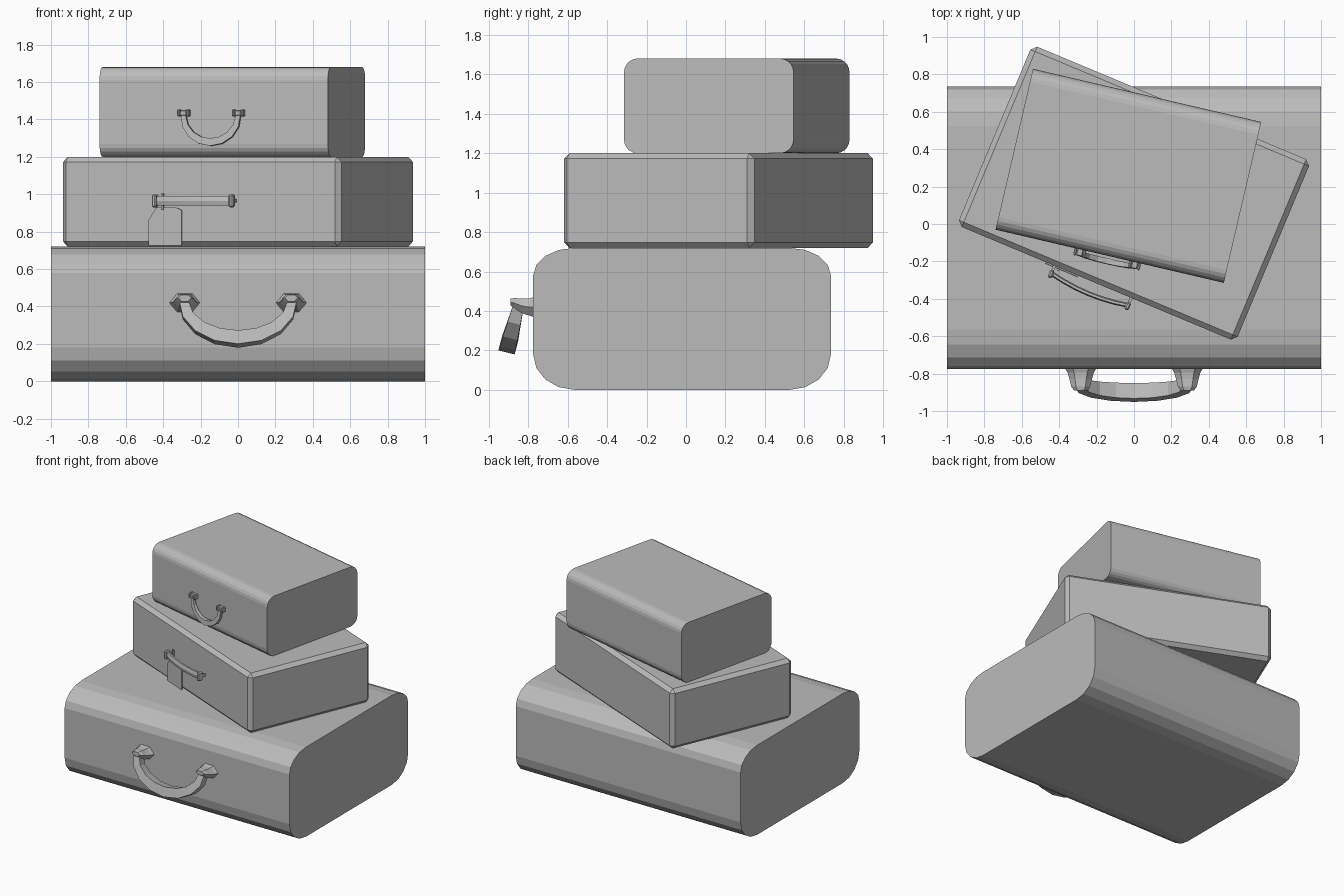
import bpy, bmesh
from math import sin, cos, pi, radians
from mathutils import Vector

cube = bpy.data.objects.get("Cube")
if cube:
    bpy.data.objects.remove(cube, do_unlink=True)

grey = bpy.data.materials.new("plain grey")
grey.use_nodes = True
grey.diffuse_color = (0.5, 0.5, 0.5, 1)
grey.node_tree.nodes["Principled BSDF"].inputs["Base Color"].default_value = (0.5, 0.5, 0.5, 1)


def finish(name, bm, place):
    """Turn a bmesh into an object placed at (x, y, z, turn in degrees)."""
    bmesh.ops.recalc_face_normals(bm, faces=bm.faces)
    mesh = bpy.data.meshes.new(name)
    bm.to_mesh(mesh)
    bm.free()
    mesh.materials.append(grey)
    ob = bpy.data.objects.new(name, mesh)
    ob.location = place[:3]
    ob.rotation_euler.z = radians(place[3])
    bpy.context.collection.objects.link(ob)
    return ob


def loft(name, rings, place):
    """Skin a row of matching rings and cap both ends."""
    bm = bmesh.new()
    rows = [[bm.verts.new(p) for p in ring] for ring in rings]
    n = len(rows[0])
    for a, b in zip(rows, rows[1:]):
        for i in range(n):
            j = (i + 1) % n
            bm.faces.new((a[i], a[j], b[j], b[i]))
    bm.faces.new(rows[0])
    bm.faces.new(rows[-1])
    return finish(name, bm, place)


def box(name, size, place, bevel=0.0, offset=(0, 0, 0)):
    bm = bmesh.new()
    bmesh.ops.create_cube(bm, size=1)
    for v in bm.verts:
        v.co = Vector(a * b for a, b in zip(v.co, size)) + Vector(offset)
    if bevel:
        bmesh.ops.bevel(bm, geom=bm.edges[:], offset=bevel, segments=1, affect='EDGES')
    return finish(name, bm, place)


def rounded_case(name, size, radii, place, steps):
    """Case with a rounded end profile, running along its width."""
    w, d, h = size
    ry, lower, upper = radii
    profile = []
    for k, (sy, sz) in enumerate([(1, 1), (-1, 1), (-1, -1), (1, -1)]):
        rz = upper if sz > 0 else lower
        for i in range(steps + 1):
            a = (k + i / steps) * pi / 2
            profile.append((sy * (d / 2 - ry) + ry * cos(a), sz * (h / 2 - rz) + rz * sin(a)))
    loft(name, [[(x, y, z) for y, z in profile] for x in (-w / 2, w / 2)], place)


def swing_handle(name, start, half, drop, lean, thick, wide, place):
    """Hanging strap: a half ellipse swung outward by lean, thicker in the middle."""
    down = Vector((0, -sin(lean), -cos(lean)))
    out = Vector((0, -cos(lean), sin(lean)))
    side = Vector((1, 0, 0))
    rings = []
    for i in range(9):
        a = pi * i / 8
        mid = Vector(start) + side * half * cos(a) + down * drop * sin(a)
        radial = side * cos(a) + down * sin(a)
        swell = 0.65 + 0.35 * sin(a)
        r, o = radial * thick / 2 * swell, out * wide / 2 * swell
        rings.append([mid + r + o, mid - r + o, mid - r - o, mid + r - o])
    loft(name, rings, place)


def mount(name, x, z, stations, place):
    """Flared six-sided lug; stations give (y, half width, half height, rise)."""
    rings = []
    for y, w, h, rise in stations:
        rings.append([(x + w * cos(k * pi / 3), y, z + rise + h * sin(k * pi / 3)) for k in range(6)])
    loft(name, rings, place)


# Large bottom case
bottom = (0, -0.02, 0.36, 0)
rounded_case("bottom_case", (2, 1.51, 0.72), (0.21, 0.18, 0.14), bottom, 4)
swing_handle("bottom_handle", (0, -0.83, 0.065), 0.29, 0.205, 0.25, 0.075, 0.085, bottom)
for side, s in (("right", -1), ("left", 1)):
    mount("bottom_mount_" + side, s * 0.285, 0.06,
          [(-0.74, 0.09, 0.062, 0), (-0.775, 0.07, 0.05, 0), (-0.81, 0.06, 0.043, 0.005),
           (-0.85, 0.05, 0.03, 0.02), (-0.87, 0.035, 0.02, 0.025)], bottom)

# Chamfered middle case
middle = (0, 0.165, 0.96, -22.7)
box("middle_case", (1.615, 1.045, 0.48), middle, 0.028)

# Bowed bar handle with end posts
bar = []
for i in range(7):
    t = i / 3 - 1
    bar.append([(-0.02 + 0.225 * t, -0.59 + 0.025 * t * t + 0.013 * cos(k * pi / 3),
                 0.005 + 0.03 * sin(k * pi / 3)) for k in range(6)])
loft("middle_handle", bar, middle)
for side, s in (("right", -1), ("left", 1)):
    x = -0.02 + s * 0.222
    box("middle_collar_" + side, (0.025, 0.045, 0.07), middle, 0.008, (x, -0.57, 0.005))
    box("middle_post_" + side, (0.015, 0.06, 0.02), middle, 0, (x, -0.54, 0.005))

# Luggage tag with clipped top corners, and its loop
tag = [(-0.095, -0.235), (0.095, -0.235), (0.095, -0.045), (0.06, -0.03), (-0.05, -0.03), (-0.095, -0.095)]
loft("luggage_tag", [[(-0.20 + x, y, z) for x, z in tag] for y in (-0.532, -0.526)], middle)
box("tag_loop", (0.012, 0.012, 0.09), middle, 0, (-0.215, -0.535, 0))

# Small rounded top case
top = (-0.03, 0.2575, 1.44, -13.1)
rounded_case("top_case", (1.253, 0.883, 0.48), (0.07, 0.07, 0.07), top, 5)
swing_handle("top_handle", (-0.01, -0.462, -0.02), 0.15, 0.142, 0.06, 0.04, 0.03, top)
for side, s in (("right", -1), ("left", 1)):
    x = -0.01 + s * 0.15
    box("top_mount_" + side, (0.035, 0.045, 0.03), top, 0.005, (x, -0.455, -0.005))
    for dx in (-0.025, 0.025):
        box("top_mount_cheek_" + side, (0.014, 0.05, 0.038), top, 0.004, (x + dx, -0.455, -0.005))
